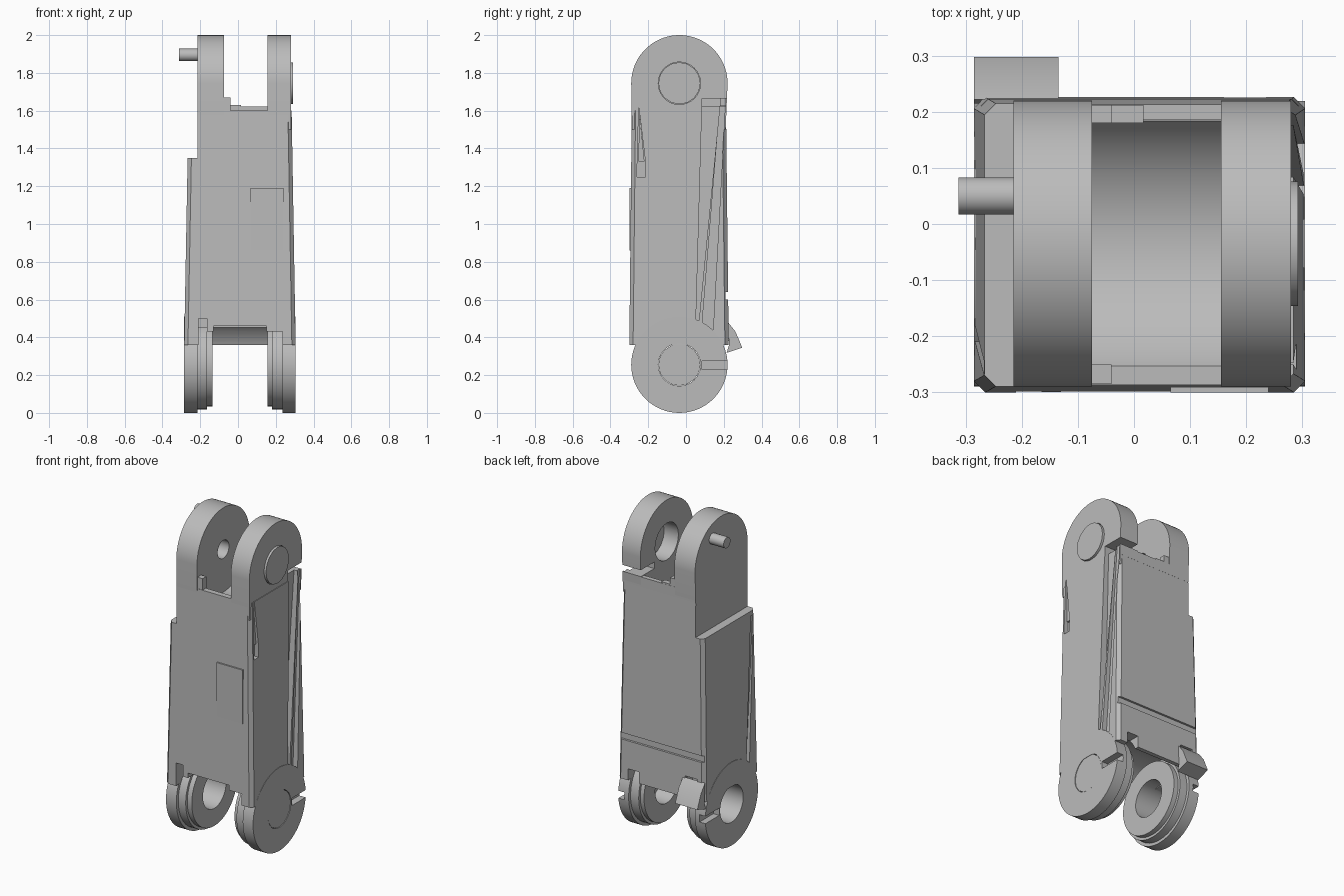
import bpy, bmesh, math

cube = bpy.data.objects.get("Cube")
if cube:
    bpy.data.objects.remove(cube, do_unlink=True)

grey = bpy.data.materials.new("plain grey")
grey.use_nodes = True
colour = (0.5, 0.5, 0.5, 1)
grey.diffuse_color = colour
grey.node_tree.nodes["Principled BSDF"].inputs["Base Color"].default_value = colour

PIN_Y, TOP_Z, LOW_Z, R = -0.035, 1.745, 0.255, 0.255


def loft(name, lower, upper):
    """Closed solid between two matching rings of points."""
    bm = bmesh.new()
    a = [bm.verts.new(p) for p in lower]
    b = [bm.verts.new(p) for p in upper]
    bm.faces.new(a)
    bm.faces.new(b)
    for i in range(len(a)):
        j = (i + 1) % len(a)
        bm.faces.new((a[i], a[j], b[j], b[i]))
    bmesh.ops.recalc_face_normals(bm, faces=bm.faces)
    mesh = bpy.data.meshes.new(name)
    bm.to_mesh(mesh)
    bm.free()
    mesh.materials.append(grey)
    ob = bpy.data.objects.new(name, mesh)
    bpy.context.collection.objects.link(ob)
    return ob


def plate(name, x0, x1, yz):
    """Side profile extruded along x."""
    return loft(name, [(x0, y, z) for y, z in yz], [(x1, y, z) for y, z in yz])


def box(name, x0, x1, y0, y1, z0, z1):
    return plate(name, x0, x1, [(y0, z0), (y1, z0), (y1, z1), (y0, z1)])


def arc(y, z, r, a0, a1, n):
    angles = [math.radians(a0 + (a1 - a0) * i / n) for i in range(n + 1)]
    return [(y + r * math.cos(a), z + r * math.sin(a)) for a in angles]


def disc(name, x0, x1, z, r, y=PIN_Y, n=64):
    return plate(name, x0, x1, arc(y, z, r, 0, 360, n)[:-1])


def cut(ob, *cutters):
    for c in cutters:
        c.hide_render = True
        m = ob.modifiers.new("cut", 'BOOLEAN')
        m.operation, m.solver, m.object = 'DIFFERENCE', 'EXACT', c
        bpy.context.view_layer.objects.active = ob
        bpy.ops.object.modifier_apply(modifier=m.name)
        bpy.data.objects.remove(c, do_unlink=True)


def ring(x0, x1, y0, y1, z, c=0.02):
    """Rectangle with clipped corners."""
    return [(x, y, z) for x, y in (
        (x0 + c, y0), (x1 - c, y0), (x1, y0 + c), (x1, y1 - c),
        (x1 - c, y1), (x0 + c, y1), (x0, y1 - c), (x0, y0 + c))]


def side_gap():
    return plate("gap_cutter", 0.255, 0.4,
                 [(0.05, 0.4), (0.085, 1.64), (0.18, 1.64), (0.06, 0.4)])


def side_ledge():
    return plate("ledge_cutter", 0.272, 0.4,
                 [(0.07, 0.28), (0.18, 1.64), (0.208, 1.64), (0.135, 0.28)])


def blade_slot():
    return plate("slot_cutter", 0.262, 0.4,
                 [(-0.25, 1.62), (-0.215, 1.33), (-0.215, 1.25), (-0.26, 1.25)])


# Tapered main body
body = loft("body", ring(-0.285, 0.305, -0.30, 0.226, 0.36),
            ring(-0.262, 0.284, -0.287, 0.212, 1.6))
cut(body,
    box("step_cutter", -0.5, -0.215, -0.5, 0.5, 1.35, 1.8),
    disc("saddle_cutter", -0.075, 0.155, TOP_Z, 0.262),
    disc("fork_cutter", -0.214, 0.235, LOW_Z, 0.258),
    box("front_notch_cutter", -0.21, 0.235, -0.4, -0.1, 0.3, 0.43),
    box("front_middle_cutter", -0.13, 0.15, -0.4, -0.2, 0.3, 0.46),
    box("front_slot_cutter", -0.21, -0.165, -0.4, -0.2, 0.3, 0.5),
    box("back_groove_cutter", -0.4, 0.4, 0.21, 0.4, 0.6, 0.64),
    box("back_window_cutter", -0.235, -0.15, 0.15, 0.4, 0.38, 0.49),
    box("back_notch_cutter", 0.16, 0.235, 0.15, 0.4, 0.3, 0.43),
    side_gap(), side_ledge(), blade_slot(),
    plate("right_slot_cutter", -0.4, -0.262,
          [(-0.20, 0.3), (-0.17, 0.3), (-0.245, 1.32), (-0.27, 1.32)]))

# Upper lugs
lug_profile = arc(PIN_Y, TOP_Z, R, 0, 180, 40) + [(-0.286, 1.5), (0.21, 1.5)]
right_lug = plate("upper_right_lug", -0.215, -0.075, lug_profile)
cut(right_lug, disc("bore_cutter", -0.17, 0, TOP_Z, 0.055))
left_lug = plate("upper_left_lug", 0.155, 0.28, lug_profile)
cut(left_lug, disc("bore_cutter", 0.1, 0.4, TOP_Z, 0.112),
    box("notch_cutter", 0.1, 0.4, 0.085, 0.4, 1.625, 1.665),
    side_gap(), side_ledge(), blade_slot())
disc("upper_bearing_cap", 0.25, 0.292, TOP_Z, 0.111, n=16)
disc("stub_pin", -0.313, -0.2, 1.895, 0.033, y=0.05, n=32)

# Stops beside the saddle
box("front_stop", -0.215, -0.04, -0.285, -0.25, 1.55, 1.67)
box("back_stop", -0.215, -0.04, 0.18, 0.212, 1.55, 1.67)
box("back_stop_step", -0.045, 0.017, 0.18, 0.212, 1.55, 1.63)
box("back_cover_lip", -0.215, 0.27, 0.185, 0.213, 1.56, 1.622)

# Lower stepped lugs, one per side
for side, steps in (("right", (-0.285, -0.215, -0.165, -0.135)),
                    ("left", (0.305, 0.235, 0.18, 0.155))):
    for i, (label, r) in enumerate((("outer", R), ("middle", 0.236), ("inner", 0.22))):
        lug = disc(f"lower_{side}_{label}_lug", *sorted(steps[i:i + 2]), LOW_Z, r)
        cut(lug, disc("bore_cutter", -0.5, 0.5, LOW_Z, 0.112))
        if label == "outer":
            x = sorted((steps[0] * 1.2, steps[0] * 0.86))
            cut(lug, box("pin_slot_cutter", *x, 0.085, 0.4, 0.23, 0.275))
disc("lower_bearing_cap", 0.265, 0.303, LOW_Z, 0.111, n=16)

# Front panel and side blade
box("front_panel", 0.065, 0.24, -0.3, -0.28, 0.86, 1.19)
plate("side_blade", 0.25, 0.276,
      [(-0.247, 1.6), (-0.22, 1.33), (-0.252, 1.33)])

# Rear latch
plate("latch_hook", -0.285, -0.135,
      [(0.222, 0.48), (0.262, 0.43), (0.298, 0.345), (0.215, 0.318), (0.228, 0.36)])
plate("latch_arm", -0.235, -0.15,
      [(0.19, 0.46), (0.226, 0.47), (0.24, 0.38), (0.2, 0.38)])

# Smooth round walls, keep hard edges
bpy.ops.object.select_all(action='DESELECT')
for ob in bpy.context.scene.objects:
    if ob.type == 'MESH':
        ob.select_set(True)
        bpy.context.view_layer.objects.active = ob
bpy.ops.object.shade_smooth_by_angle(angle=math.radians(25))
